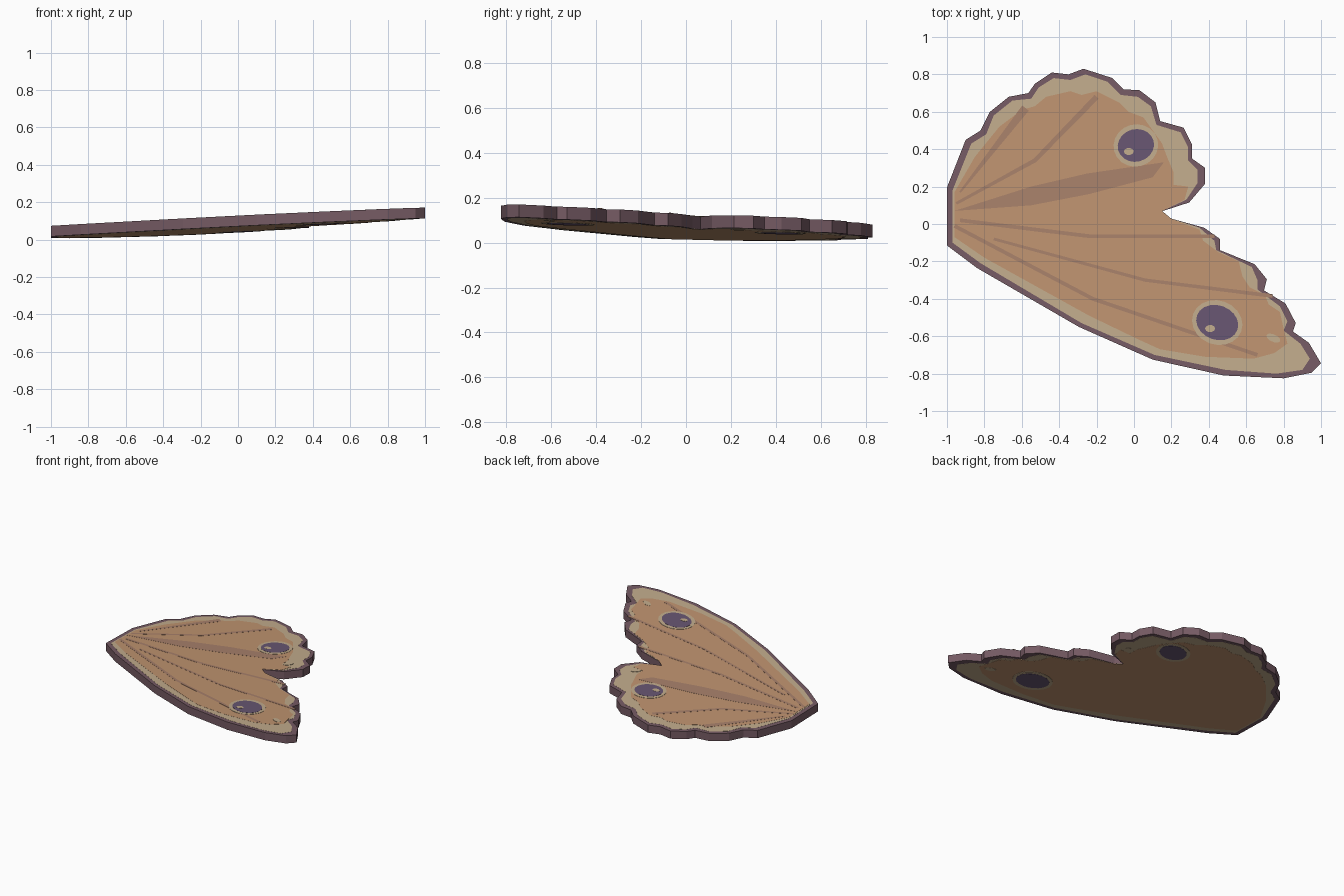
import bpy, bmesh
from math import sin, cos, pi, radians
from mathutils import Vector

cube = bpy.data.objects.get("Cube")
if cube:
    bpy.data.objects.remove(cube, do_unlink=True)

THICK = 0.057   # wing slab thickness
STEP = 0.0008   # height of one painted layer


def material(name, rgb):
    """Flat material from display colour values, stored as linear."""
    lin = [((c / 255 + 0.055) / 1.055) ** 2.4 for c in rgb] + [1.0]
    mat = bpy.data.materials.new(name)
    mat.use_nodes = True
    mat.diffuse_color = lin
    bsdf = mat.node_tree.nodes["Principled BSDF"]
    bsdf.inputs["Base Color"].default_value = lin
    bsdf.inputs["Roughness"].default_value = 0.9
    return mat


rim_plum = material("rim plum", (118, 91, 100))
cream = material("cream", (194, 172, 140))
tan = material("tan orange", (192, 148, 112))
vein_brown = material("vein brown", (168, 129, 107))
eye_purple = material("eye purple", (104, 86, 114))


def surface(x, y):
    """Upper surface of the tilted wing."""
    return 0.112 + 0.041 * x - 0.024 * y


def slab(name, outline, mat, low, high):
    """Closed flat slab between two offsets from the upper surface."""
    bm = bmesh.new()
    rings = []
    for offset in (low, high):
        rings.append([bm.verts.new((x, y, surface(x, y) + offset)) for x, y in outline])
    bottom, top = rings
    bm.faces.new(bottom)
    bm.faces.new(top)
    for i in range(len(outline)):
        j = (i + 1) % len(outline)
        bm.faces.new((bottom[i], bottom[j], top[j], top[i]))
    bmesh.ops.recalc_face_normals(bm, faces=bm.faces)
    mesh = bpy.data.meshes.new(name)
    bm.to_mesh(mesh)
    bm.free()
    mesh.materials.append(mat)
    obj = bpy.data.objects.new(name, mesh)
    bpy.context.collection.objects.link(obj)
    return obj


def plate(name, outline, mat, level, both=True):
    """Thin painted plate on the top, and on the underside if wanted."""
    slab(name + "_top", outline, mat, -STEP, level * STEP)
    if both:
        slab(name + "_under", outline, mat, -THICK - level * STEP, STEP - THICK)


def ellipse(x, y, rx, ry, tilt=0, count=20):
    t = radians(tilt)
    points = []
    for i in range(count):
        a = 2 * pi * i / count
        u, v = rx * cos(a), ry * sin(a)
        points.append((x + u * cos(t) - v * sin(t), y + u * sin(t) + v * cos(t)))
    return points


def stroke(path, start, end):
    """Outline of a tapered line along a path."""
    pts = [Vector(p) for p in path]
    left, right = [], []
    for i, p in enumerate(pts):
        along = (pts[min(i + 1, len(pts) - 1)] - pts[max(i - 1, 0)]).normalized()
        side = Vector((-along.y, along.x))
        half = (start + (end - start) * i / (len(pts) - 1)) / 2
        left.append(p + side * half)
        right.append(p - side * half)
    return [tuple(p) for p in left + right[::-1]]


# Scalloped wing slab whose border shows as the dark rim
wing_outline = [
    (-1, .195), (-.9, .45), (-.82, .5), (-.77, .6), (-.67, .68), (-.565, .7),
    (-.53, .75), (-.44, .81), (-.35, .8), (-.27, .83), (-.115, .78), (-.055, .72),
    (.03, .715), (.115, .65), (.14, .55), (.265, .515), (.31, .425), (.31, .35),
    (.38, .3), (.38, .215), (.295, .115), (.14, .065), (.195, .03), (.375, -.02),
    (.46, -.08), (.46, -.14), (.645, -.215), (.71, -.295), (.695, -.355),
    (.81, -.425), (.865, -.53), (.85, -.575), (.935, -.635), (1, -.745),
    (.95, -.795), (.8, -.825), (.48, -.81), (.1, -.725), (-.295, -.55),
    (-.84, -.235), (-1, -.115)]
slab("wing_rim", wing_outline, rim_plum, -THICK, 0)

# Pale border band
band_outline = [
    (-.97, .18), (-.87, .43), (-.79, .48), (-.75, .58), (-.65, .66), (-.55, .67),
    (-.51, .73), (-.43, .78), (-.34, .77), (-.26, .8), (-.14, .76), (-.07, .69),
    (.02, .68), (.09, .63), (.12, .53), (.25, .49), (.29, .41), (.29, .34),
    (.34, .29), (.34, .22), (.28, .13), (.15, .07), (.2, .028), (.35, -.02),
    (.43, -.09), (.44, -.14), (.63, -.23), (.66, -.3), (.66, -.35), (.78, -.44),
    (.82, -.52), (.8, -.57), (.89, -.64), (.94, -.72), (.9, -.78), (.76, -.8),
    (.49, -.78), (.11, -.7), (-.28, -.53), (-.82, -.21), (-.97, -.1)]
plate("border_band", band_outline, cream, 1)

# Coloured wing field
field_outline = [
    (-.96, .17), (-.85, .36), (-.72, .52), (-.6, .61), (-.53, .63), (-.47, .68),
    (-.34, .71), (-.28, .69), (-.2, .71), (-.08, .65), (-.03, .6), (.05, .57),
    (.1, .5), (.15, .43), (.18, .35), (.21, .28), (.21, .21), (.29, .2),
    (.27, .13), (.15, .07), (.2, .027), (.35, -.03), (.37, -.09), (.45, -.15),
    (.56, -.2), (.58, -.28), (.62, -.34), (.7, -.38), (.72, -.43), (.78, -.47),
    (.8, -.56), (.82, -.64), (.75, -.69), (.64, -.72), (.38, -.71), (.14, -.67),
    (.03, -.62), (-.24, -.49), (-.8, -.18), (-.96, -.07)]
plate("wing_field", field_outline, tan, 2)

# Veins fanning out from the wing root
veins = [
    ([(-.93, .17), (-.58, .62)], .01, .045),
    ([(-.95, .11), (-.53, .34), (-.2, .68)], .015, .03),
    ([(-.93, .02), (-.24, -.065), (.43, -.065)], .02, .02),
    ([(-.75, -.08), (.06, -.3), (.74, -.385)], .015, .02),
    ([(-.96, -.01), (-.22, -.4), (.66, -.7)], .02, .02)]
for number, (path, start, end) in enumerate(veins, 1):
    plate(f"vein_{number}", stroke(path, start, end), vein_brown, 3, both=False)
blade = [(-.96, .07), (-.55, .2), (-.25, .27), (.16, .33), (.1, .25),
         (-.24, .16), (-.55, .1)]
plate("broad_vein", blade, vein_brown, 3, both=False)

# Eyespots: pale ring, dark disc, small highlight
for name, x, y, rx, ry, tilt in (("rear", .01, .42, .098, .087, 15),
                                 ("front", .445, -.527, .115, .092, -20)):
    plate(name + "_eyespot_ring", ellipse(x, y, rx + .022, ry + .026, tilt), cream, 4)
    plate(name + "_eyespot", ellipse(x, y, rx, ry, tilt), eye_purple, 5)
    plate(name + "_highlight", ellipse(x - .038, y - .032, .027, .019, 0, 10),
          cream, 6, both=False)

# Small pale flecks near the outer edge
plate("rear_fleck", ellipse(.245, .235, .036, .02, 45, 10), cream, 4)
plate("front_fleck", ellipse(.745, -.61, .04, .02, -25, 10), cream, 4)
